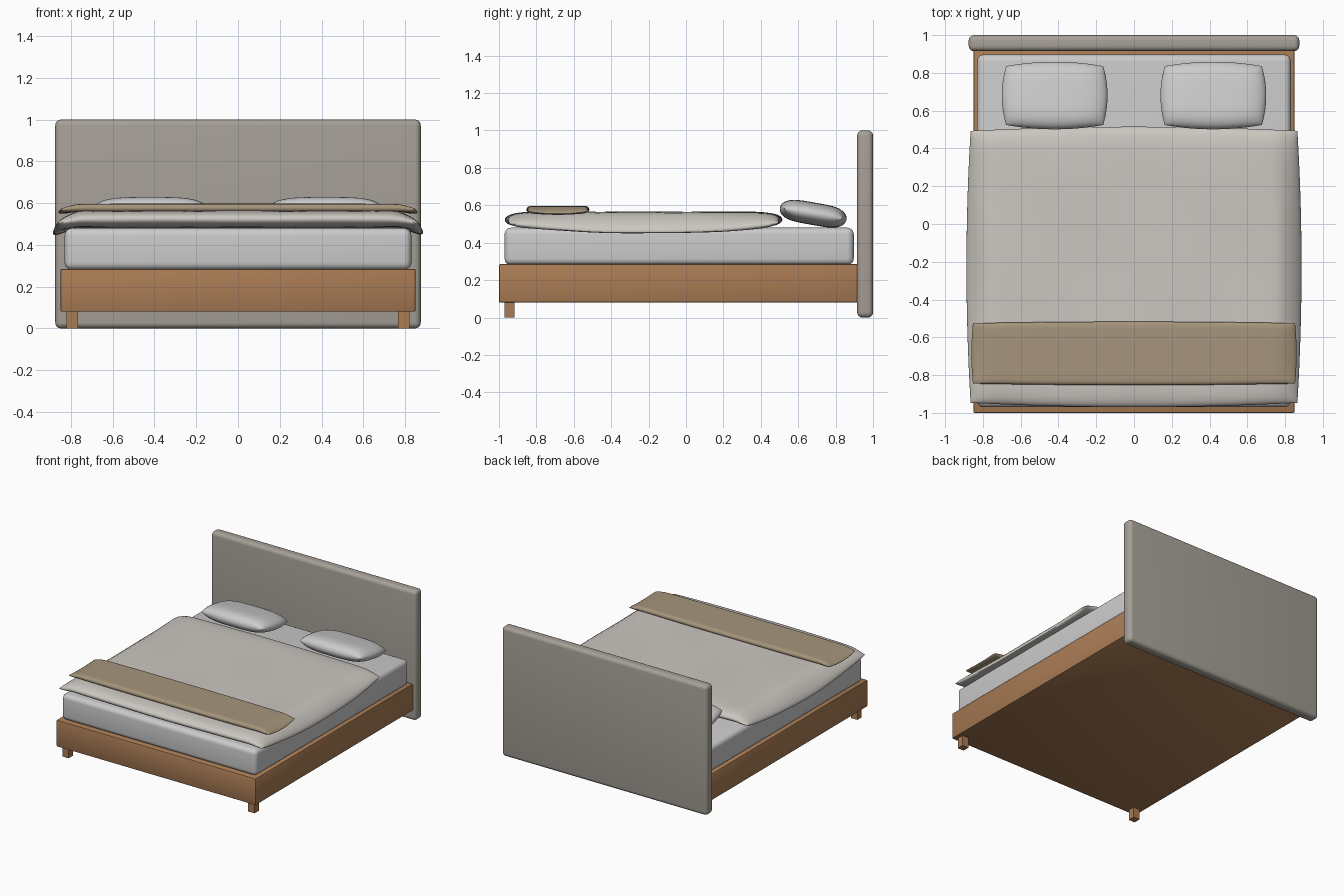
import bpy, bmesh, math
from mathutils import Matrix

if "Cube" in bpy.data.objects:
    bpy.data.objects.remove(bpy.data.objects["Cube"])


def material(name, rgb):
    m = bpy.data.materials.new(name)
    m.diffuse_color = (*rgb, 1)
    m.use_nodes = True
    m.node_tree.nodes["Principled BSDF"].inputs["Base Color"].default_value = m.diffuse_color
    return m


wood = material("wood", (0.40, 0.20, 0.09))
fabric = material("headboard_fabric", (0.38, 0.35, 0.31))
linen = material("duvet_linen", (0.60, 0.57, 0.53))
wool = material("throw_wool", (0.38, 0.30, 0.20))
white = material("white_cotton", (0.80, 0.80, 0.79))


def finish(name, bm, mat):
    bmesh.ops.recalc_face_normals(bm, faces=bm.faces)
    mesh = bpy.data.meshes.new(name)
    bm.to_mesh(mesh)
    bm.free()
    ob = bpy.data.objects.new(name, mesh)
    bpy.context.collection.objects.link(ob)
    mesh.materials.append(mat)
    bpy.ops.object.select_all(action='DESELECT')
    ob.select_set(True)
    bpy.context.view_layer.objects.active = ob
    bpy.ops.object.shade_smooth_by_angle(angle=math.radians(40))
    return ob


def box(name, lo, hi, mat, bevel=0.0, segments=1):
    bm = bmesh.new()
    bmesh.ops.create_cube(bm, size=1)
    for v in bm.verts:
        v.co = [a + (c + 0.5) * (b - a) for a, b, c in zip(lo, hi, v.co)]
    if bevel:
        bmesh.ops.bevel(bm, geom=bm.edges[:], offset=bevel, segments=segments,
                        profile=0.5, affect='EDGES')
    return finish(name, bm, mat)


def cushion(name, hx, hy, half, bulge, p, mat, place, drape=None, n=28):
    """Two puffed sheets sharing a barrel-shaped rim; drape(u, v) shifts z."""
    bm = bmesh.new()
    sheets = []
    for side in (1, -1):
        rows = []
        for i in range(n + 1):
            row = []
            for j in range(n + 1):
                rim = i in (0, n) or j in (0, n)
                if rim and side == -1:
                    row.append(sheets[0][i][j])
                    continue
                u = math.sin(math.pi * (i / n - 0.5))
                v = math.sin(math.pi * (j / n - 0.5))
                x = u * (hx + bulge * (1 - v * v))
                y = v * (hy + bulge * (1 - u * u))
                puff = max(0, (1 - abs(u) ** p) * (1 - abs(v) ** p)) ** 0.5
                z = side * half * puff + (drape(u, v) if drape else 0)
                row.append(bm.verts.new((x, y, z)))
            rows.append(row)
        sheets.append(rows)
        for i in range(n):
            for j in range(n):
                bm.faces.new((rows[i][j], rows[i + 1][j],
                              rows[i + 1][j + 1], rows[i][j + 1]))
    bm.transform(place)
    return finish(name, bm, mat)


# Frame, headboard and front legs
box("bed_base", (-0.85, -1, 0.08), (0.85, 0.998, 0.285), wood, 0.007, 2)
box("headboard", (-0.875, 0.915, 0), (0.875, 1, 1), fabric, 0.028, 5)
for s, label in ((-1, "left"), (1, "right")):
    box(f"front_leg_{label}", (s * 0.793 - 0.027, -0.97, 0),
        (s * 0.793 + 0.027, -0.916, 0.09), wood)

# Mattress
box("mattress", (-0.83, -0.97, 0.28), (0.83, 0.897, 0.48), white, 0.035, 5)


# Duvet hanging slightly over the mattress sides
def duvet_drape(u, v):
    t = max(0, (abs(u) - 0.86) / 0.14)
    wave = 0.003 * math.sin(7 * u + 2 * v) * math.cos(5 * v)
    return -t ** 1.3 * (0.02 + 0.045 * (1 - v * v)) + wave


cushion("duvet", 0.865, 0.72, 0.042, 0.022, 14, linen,
        Matrix.Translation((0, -0.227, 0.523)), duvet_drape, 44)


# Folded throw across the foot
def throw_drape(u, v):
    t = max(0, (abs(u) - 0.9) / 0.1)
    return -0.022 * t * (1 - 0.6 * v * v)


cushion("throw", 0.84, 0.16, 0.02, 0.008, 16, wool,
        Matrix.Translation((0, -0.685, 0.577))
        @ Matrix.Diagonal((1.015, 1, 1, 1)), throw_drape, 36)

# Pillows, tilted up at the front edge
for s, label in ((-1, "left"), (1, "right")):
    cushion(f"pillow_{label}", 0.257, 0.158, 0.06, 0.023, 4, white,
            Matrix.Translation((s * 0.42, 0.68, 0.555))
            @ Matrix.Rotation(math.radians(-10), 4, 'X'))
